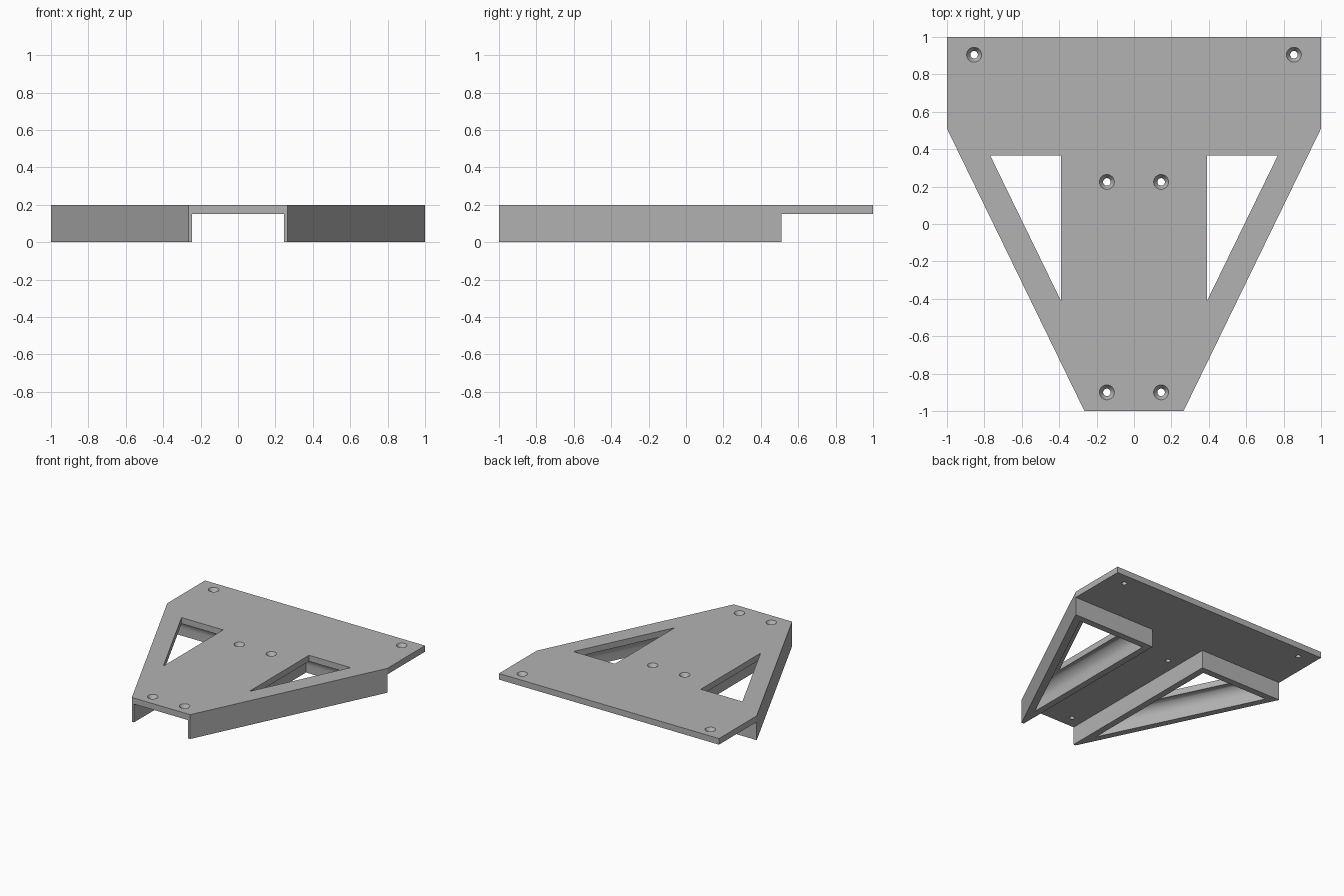
import bpy, bmesh, math

cube = bpy.data.objects.get("Cube")
if cube:
    bpy.data.objects.remove(cube, do_unlink=True)

TOP, UNDER = 0.20, 0.15          # plate faces
INNER_X, BACK_Y = 0.245, 0.51    # edges of the stiffening frames
TIP_X, TIP_Y = 0.265, -1.0       # narrow front end
SLOPE = (1 - TIP_X) / (BACK_Y - TIP_Y)
WINDOW, WALL = 0.145, 0.055      # window margin, frame wall thickness

grey = bpy.data.materials.new("plain grey")
grey.use_nodes = True
colour = (0.45, 0.45, 0.45, 1)
grey.diffuse_color = colour
grey.node_tree.nodes["Principled BSDF"].inputs["Base Color"].default_value = colour


def make_object(name, bm):
    bmesh.ops.recalc_face_normals(bm, faces=bm.faces)
    mesh = bpy.data.meshes.new(name)
    bm.to_mesh(mesh)
    bm.free()
    mesh.materials.append(grey)
    obj = bpy.data.objects.new(name, mesh)
    bpy.context.collection.objects.link(obj)
    return obj


def prism(bm, outline, z0, z1):
    face = bm.faces.new([bm.verts.new((x, y, z0)) for x, y in outline])
    new = bmesh.ops.extrude_face_region(bm, geom=[face])["geom"]
    verts = [g for g in new if isinstance(g, bmesh.types.BMVert)]
    bmesh.ops.translate(bm, verts=verts, vec=(0, 0, z1 - z0))


def inset_triangle(d):
    """Triangle inside the frame outline at margin d: front, outer, inner corner."""
    edge = 1 - d * math.hypot(1, SLOPE)
    x, y = INNER_X + d, BACK_Y - d
    return [(x, BACK_Y - (edge - x) / SLOPE), (edge - d * SLOPE, y), (x, y)]


def lathe(bm, cx, cy, profile, sides=32):
    rings = [[bm.verts.new((cx + r * math.cos(math.tau * i / sides),
                            cy + r * math.sin(math.tau * i / sides), z))
              for i in range(sides)] for r, z in profile]
    for a, b in zip(rings, rings[1:]):
        for i in range(sides):
            j = (i + 1) % sides
            bm.faces.new((a[i], a[j], b[j], b[i]))
    bm.faces.new(rings[0])
    bm.faces.new(rings[-1])


def smooth(obj):
    bpy.ops.object.select_all(action='DESELECT')
    obj.select_set(True)
    bpy.context.view_layer.objects.active = obj
    bpy.ops.object.shade_smooth_by_angle(angle=math.radians(25))


# Top plate
half = [(TIP_X, TIP_Y), (1, BACK_Y), (1, 1)]
bm = bmesh.new()
prism(bm, half + [(-x, y) for x, y in reversed(half)], UNDER, TOP)
plate = make_object("top_plate", bm)

# Triangular windows and countersunk screw holes cut through the plate
bm = bmesh.new()
for side in (-1, 1):
    prism(bm, [(side * x, y) for x, y in inset_triangle(WINDOW)], 0.1, 0.3)
    for x, y in ((0.855, 0.905), (0.145, 0.225), (0.145, -0.9)):
        lathe(bm, side * x, y, [(0.02, 0.1), (0.02, 0.17), (0.04, TOP), (0.04, 0.3)])
cutter = make_object("hole_cutter", bm)
cutter.hide_render = True
cut = plate.modifiers.new("holes", 'BOOLEAN')
cut.operation, cut.solver, cut.object = 'DIFFERENCE', 'EXACT', cutter
bpy.context.view_layer.objects.active = plate
bpy.ops.object.modifier_apply(modifier=cut.name)
bpy.data.objects.remove(cutter, do_unlink=True)
smooth(plate)

# Stiffening frame under one side, filleted inside up to the window edge
bm = bmesh.new()
outline = [(INNER_X, TIP_Y), (TIP_X, TIP_Y), (1, BACK_Y), (INNER_X, BACK_Y)]
high, low = [[bm.verts.new((x, y, z)) for x, y in outline] for z in (UNDER, 0)]
for i in range(4):
    j = (i + 1) % 4
    bm.faces.new((high[i], high[j], low[j], low[i]))

radius = WINDOW - WALL
levels = [(WALL, 0)]
for i in range(11):
    a = math.radians(9 * i)
    levels.append((WINDOW - radius * math.cos(a), UNDER - radius + radius * math.sin(a)))
rings = [[bm.verts.new((x, y, z)) for x, y in inset_triangle(d)] for d, z in levels]
for a, b in zip(rings, rings[1:]):
    for i in range(3):
        j = (i + 1) % 3
        bm.faces.new((a[i], a[j], b[j], b[i]))

# Flat rim along the frame's bottom, and the joint with the plate
for outer, inner in ((low, rings[0]), (high, rings[-1])):
    bm.faces.new((outer[0], outer[1], inner[0]))
    for i in range(3):
        bm.faces.new((outer[i + 1], outer[(i + 2) % 4], inner[(i + 1) % 3], inner[i]))
frame = make_object("stiffening_frames", bm)
smooth(frame)
mirror = frame.modifiers.new("other_side", 'MIRROR')
mirror.use_mirror_merge = False
